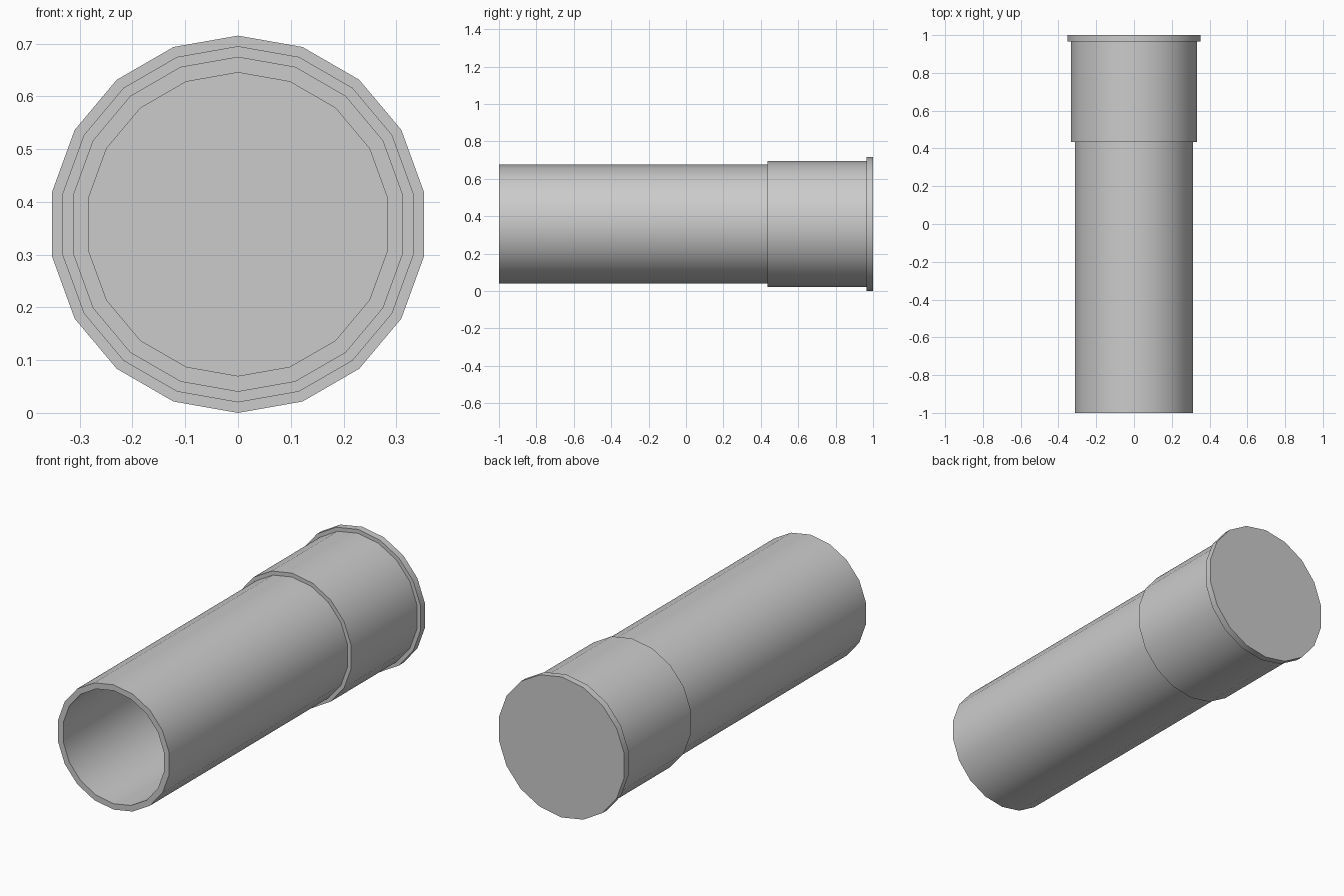
import bpy, bmesh, math

if "Cube" in bpy.data.objects:
    bpy.data.objects.remove(bpy.data.objects["Cube"])

SIDES = 18
AXIS_Z = 0.3575

# Half-section (radius, y): inner floor, bore, tube wall, sleeve, end flange, back cap
PROFILE = [(0.2875, 0.965), (0.2875, -1.0), (0.3175, -1.0), (0.3175, 0.435),
           (0.3375, 0.435), (0.3375, 0.965), (0.3575, 0.965), (0.3575, 1.0)]


def lathe(name, profile):
    """Revolve a profile about a horizontal y axis and cap both ends."""
    bm = bmesh.new()
    rings = []
    for r, y in profile:
        rings.append([bm.verts.new((r * math.sin(a), y, AXIS_Z + r * math.cos(a)))
                      for a in (2 * math.pi * i / SIDES for i in range(SIDES))])
    for a, b in zip(rings, rings[1:]):
        for i in range(SIDES):
            j = (i + 1) % SIDES
            bm.faces.new((a[i], a[j], b[j], b[i]))
    bm.faces.new(rings[0])
    bm.faces.new(rings[-1])
    bmesh.ops.recalc_face_normals(bm, faces=bm.faces)
    mesh = bpy.data.meshes.new(name)
    bm.to_mesh(mesh)
    bm.free()
    obj = bpy.data.objects.new(name, mesh)
    bpy.context.collection.objects.link(obj)
    return obj


# Hollow tube with stepped sleeve and closed flanged end
tube = lathe("stepped_tube", PROFILE)
bpy.context.view_layer.objects.active = tube
tube.select_set(True)
bpy.ops.object.shade_smooth_by_angle(angle=math.radians(30))
